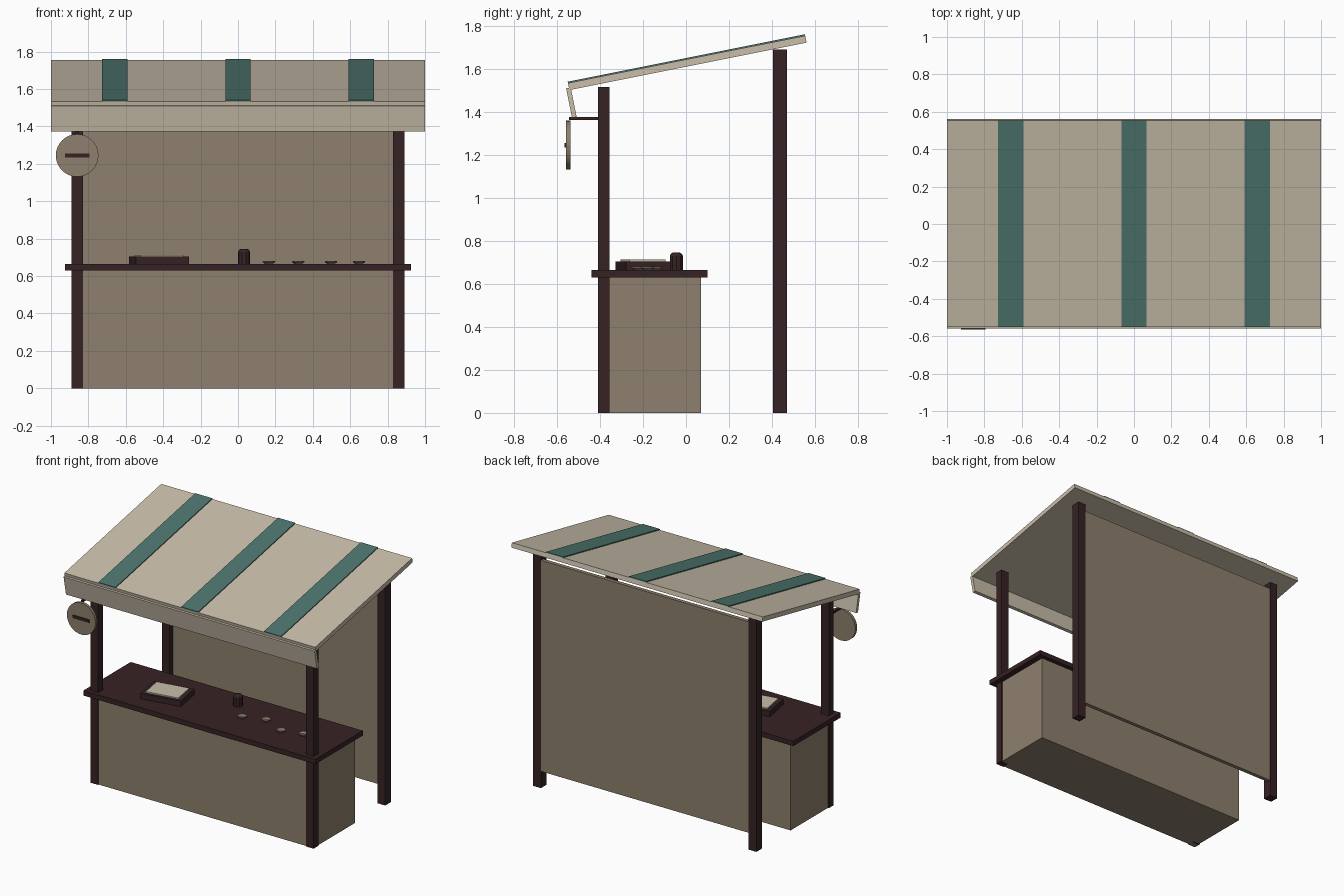
import bpy
import bmesh
import math
from mathutils import Matrix

if "Cube" in bpy.data.objects:
    bpy.data.objects.remove(bpy.data.objects["Cube"], do_unlink=True)


def material(name, rgb):
    m = bpy.data.materials.new(name)
    m.use_nodes = True
    m.diffuse_color = (*rgb, 1)
    m.node_tree.nodes["Principled BSDF"].inputs["Base Color"].default_value = (*rgb, 1)
    return m


canvas = material("pale canvas", (0.58, 0.51, 0.40))
tan = material("tan panel", (0.27, 0.216, 0.153))
wood = material("dark wood", (0.038, 0.016, 0.018))
teal = material("teal cloth", (0.076, 0.18, 0.156))


def finish(name, bm, mat):
    mesh = bpy.data.meshes.new(name)
    bm.to_mesh(mesh)
    bm.free()
    mesh.materials.append(mat)
    obj = bpy.data.objects.new(name, mesh)
    bpy.context.collection.objects.link(obj)
    return obj


def box(name, size, center, mat, turn=0, axis="X"):
    bm = bmesh.new()
    bmesh.ops.create_cube(bm, size=1, matrix=Matrix.Diagonal((*size, 1)))
    obj = finish(name, bm, mat)
    obj.location = center
    obj.rotation_euler["XYZ".index(axis)] = turn
    return obj


def span(name, x, y, z, mat):
    """Box given by its limits along each axis."""
    lim = (x, y, z)
    return box(name, [b - a for a, b in lim], [(a + b) / 2 for a, b in lim], mat)


def lathe(name, profile, center, mat, sides):
    """Closed solid turned around z from (radius, height) pairs."""
    bm = bmesh.new()
    rings = []
    for r, z in profile:
        rings.append([bm.verts.new((r * math.cos(a), r * math.sin(a), z))
                      for a in (math.tau * i / sides for i in range(sides))])
    for low, high in zip(rings, rings[1:]):
        for i in range(sides):
            j = (i + 1) % sides
            bm.faces.new((low[i], low[j], high[j], high[i]))
    bm.faces.new(rings[0][::-1])
    bm.faces.new(rings[-1])
    obj = finish(name, bm, mat)
    obj.location = center
    return obj


# Posts
for side, s in (("left", 1), ("right", -1)):
    x = sorted((s * 0.828, s * 0.89))
    span(f"front_post_{side}", x, (-0.41, -0.355), (0, 1.515), wood)
    span(f"back_post_{side}", x, (0.405, 0.47), (0, 1.69), wood)

# Back wall, raised off the ground
span("back_wall", (-0.885, 0.835), (0.44, 0.468), (0.12, 1.64), tan)

# Counter
span("counter_body", (-0.883, 0.883), (-0.403, 0.07), (0, 0.63), tan)
span("counter_top", (-0.925, 0.925), (-0.44, 0.10), (0.63, 0.665), wood)

# Sloping roof with stripes and a front flap square to it
pitch = math.radians(11.3)
roof_y, roof_z = 0.006, 1.628
box("roof", (2, 1.125, 0.033), (0, roof_y, roof_z), canvas, pitch)
lift = 0.0195
for i, x in enumerate((-0.66, 0, 0.66)):
    box(f"roof_stripe_{i + 1}", (0.136, 1.125, 0.007),
        (x, roof_y - lift * math.sin(pitch), roof_z + lift * math.cos(pitch)), teal, pitch)
box("front_flap", (2, 0.022, 0.14), (0, -0.533, 1.443), canvas, pitch)

# Hanging round sign on its bracket
span("sign_bracket", (-0.868, -0.852), (-0.545, -0.40), (1.362, 1.375), wood)
sign = lathe("sign_disc", ((0.114, -0.01), (0.114, 0.01)), (-0.86, -0.547, 1.245), tan, 32)
sign.rotation_euler.x = math.pi / 2
span("sign_bar", (-0.925, -0.793), (-0.564, -0.556), (1.235, 1.256), wood)

# Open ledger on the counter
turn = math.radians(10)
box("ledger_cover", (0.29, 0.21, 0.04), (-0.422, -0.2, 0.685), wood, turn, "Z")
box("ledger_page", (0.235, 0.17, 0.01), (-0.422, -0.2, 0.709), canvas, turn, "Z")

# Jar
lathe("jar", ((0.032, 0), (0.032, 0.065), (0.026, 0.076), (0.016, 0.081)),
      (0.032, -0.045, 0.665), wood, 10)

# Small bowls
for i, (x, y) in enumerate(((0.165, -0.19), (0.322, -0.14), (0.497, -0.22), (0.647, -0.18))):
    lathe(f"bowl_{i + 1}", ((0.02, 0), (0.032, 0.009), (0.033, 0.016), (0.028, 0.016), (0.016, 0.006)),
          (x, y, 0.665), tan, 12)
